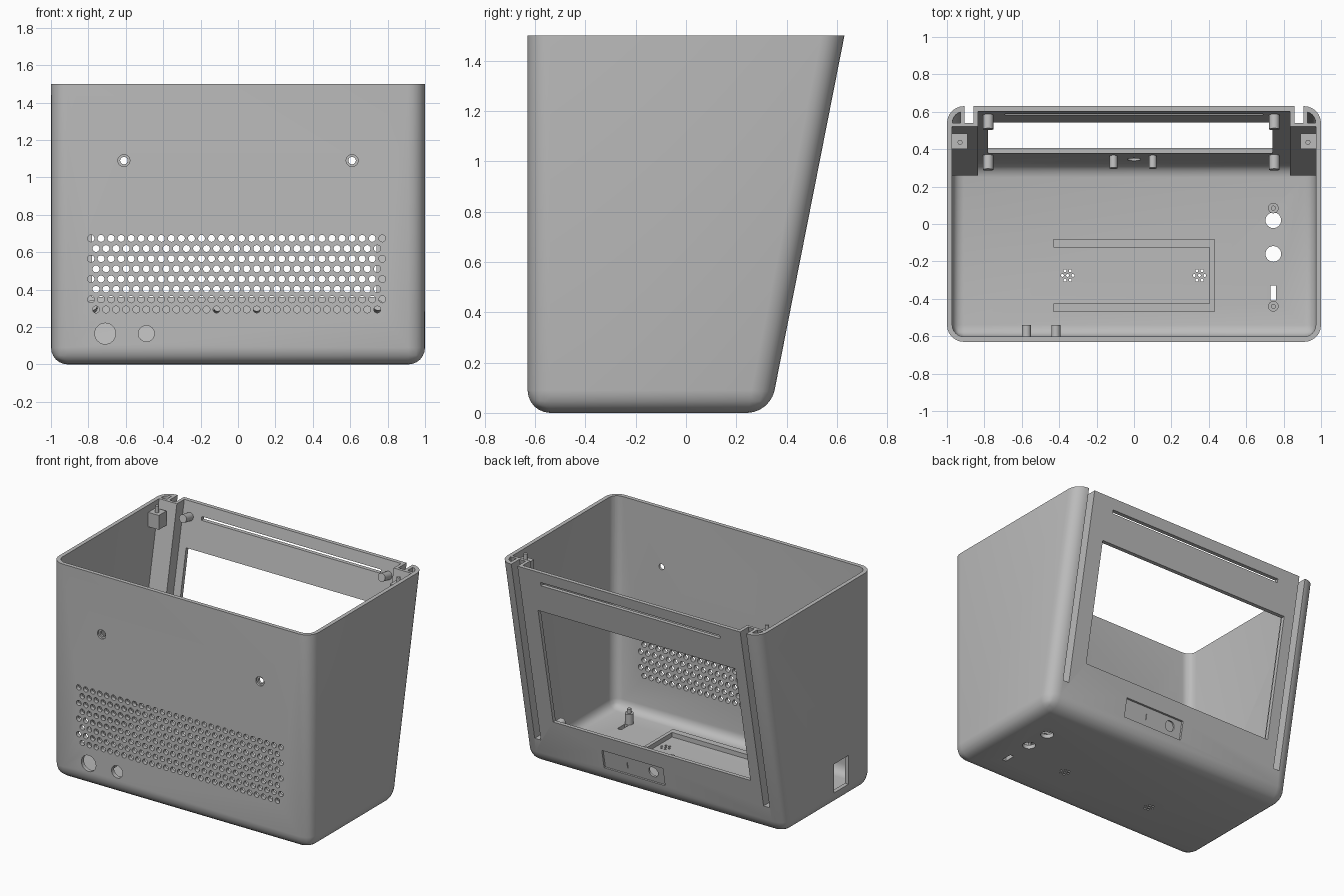
import bpy, bmesh
from mathutils import Vector

cube = bpy.data.objects.get("Cube")
if cube:
    bpy.data.objects.remove(cube, do_unlink=True)

grey = bpy.data.materials.new("light grey plastic")
grey.use_nodes = True
grey.diffuse_color = (0.5, 0.5, 0.5, 1)
grey.node_tree.nodes["Principled BSDF"].inputs["Base Color"].default_value = (0.5, 0.5, 0.5, 1)

TOP, SLOPE, WALL, RADIUS = 1.5, 0.197, 0.028, 0.09
FRONT = -0.63


def back(z, depth=0.0):
    """y of the leaning back face at height z, moved inwards by depth."""
    return 0.63 - SLOPE * (TOP - z) - depth


def hexa(bm, x0, x1, z0, z1, y0, y1):
    """Box whose front and back y are functions of height."""
    rings = [[bm.verts.new((x, f(z), z)) for x, f in
              ((x0, y0), (x1, y0), (x1, y1), (x0, y1))] for z in (z0, z1)]
    a, b = rings
    bm.faces.new(a[::-1])
    bm.faces.new(b)
    for i in range(4):
        j = (i + 1) % 4
        bm.faces.new((a[i], a[j], b[j], b[i]))


def box(bm, x0, x1, y0, y1, z0, z1):
    hexa(bm, x0, x1, z0, z1, lambda z: y0, lambda z: y1)


def back_box(bm, x0, x1, d0, d1, z0, z1):
    """Box that leans with the back wall, between two depths."""
    hexa(bm, x0, x1, z0, z1, lambda z: back(z, d1), lambda z: back(z, d0))


def rod(bm, start, end, r, sides=24):
    start, end = Vector(start), Vector(end)
    axis = end - start
    made = bmesh.ops.create_cone(bm, cap_ends=True, segments=sides, radius1=r,
                                 radius2=r, depth=axis.length)["verts"]
    turn = axis.to_track_quat('Z', 'Y').to_matrix()
    bmesh.ops.rotate(bm, verts=made, cent=(0, 0, 0), matrix=turn)
    bmesh.ops.translate(bm, verts=made, vec=(start + end) / 2)


def finish(bm, name):
    bmesh.ops.recalc_face_normals(bm, faces=bm.faces[:])
    mesh = bpy.data.meshes.new(name)
    bm.to_mesh(mesh)
    bm.free()
    mesh.materials.append(grey)
    ob = bpy.data.objects.new(name, mesh)
    bpy.context.collection.objects.link(ob)
    return ob


def smooth(ob):
    bpy.ops.object.select_all(action='DESELECT')
    ob.select_set(True)
    bpy.context.view_layer.objects.active = ob
    bpy.ops.object.shade_smooth_by_angle(angle=0.55)


def cut(target, cutter):
    cutter.hide_render = True
    mod = target.modifiers.new("cut", 'BOOLEAN')
    mod.operation, mod.solver, mod.object = 'DIFFERENCE', 'EXACT', cutter
    bpy.context.view_layer.objects.active = target
    bpy.ops.object.modifier_apply(modifier=mod.name)
    bpy.data.objects.remove(cutter, do_unlink=True)


def rounded_tub(name, inset, top):
    """Leaning block with rounded upright and bottom edges."""
    bm = bmesh.new()
    hexa(bm, inset - 1, 1 - inset, inset, top,
         lambda z: FRONT + inset, lambda z: back(z, inset))
    edges = [e for e in bm.edges if min(v.co.z for v in e.verts) < top - 0.01]
    bmesh.ops.bevel(bm, geom=edges, offset=RADIUS - inset, segments=6,
                    profile=0.5, affect='EDGES')
    return finish(bm, name)


# Hollow case
case = rounded_tub("case_shell", 0, TOP)
cut(case, rounded_tub("cavity_cutter", WALL, TOP + 0.1))

# Front wall: vent grid, two sockets, two screw holes
bm = bmesh.new()
y_out, y_in = FRONT - 0.05, FRONT + 0.06
for row in range(8):
    odd = row % 2
    for col in range(30 - odd):
        x = -0.786 + 0.0537 * (col + odd / 2)
        z = 0.674 - 0.0543 * row
        rod(bm, (x, y_out, z), (x, y_in, z), 0.0185, 14)
for x, z, r in ((-0.71, 0.165, 0.056), (-0.49, 0.165, 0.043),
                (-0.61, 1.09, 0.02), (0.61, 1.09, 0.02)):
    rod(bm, (x, y_out, z), (x, y_in, z), r)
cut(case, finish(bm, "front_hole_cutter"))

# Shallow recesses: screw heads and the back control plate
bm = bmesh.new()
for x in (-0.61, 0.61):
    rod(bm, (x, y_out, 1.09), (x, FRONT + 0.013, 1.09), 0.032)
back_box(bm, -0.09, 0.38, -0.05, 0.014, 0.12, 0.25)
cut(case, finish(bm, "recess_cutter"))

# Back wall: screen window, long slot, guide grooves, button hole
bm = bmesh.new()
back_box(bm, -0.78, 0.74, -0.05, 0.08, 0.36, 1.2)
back_box(bm, -0.69, 0.69, -0.05, 0.08, 1.4, 1.425)
back_box(bm, 0.195, 0.203, -0.05, 0.02, 0.165, 0.205)
for side in (-1, 1):
    lo, hi = sorted((0.905 * side, 0.858 * side))
    back_box(bm, lo, hi, -0.05, 0.09, 0.19, TOP + 0.05)
rod(bm, (0, back(0.19, -0.05), 0.18), (0, back(0.19, 0.06), 0.2), 0.036)
# Side wall: square socket
box(bm, -1.05, -0.93, -0.36, -0.2, 0.1, 0.3)
# Floor: two round holes, a slot and two speaker clusters
for y in (0.02, -0.16):
    rod(bm, (0.745, y, -0.05), (0.745, y, 0.06), 0.042)
box(bm, 0.73, 0.76, -0.41, -0.33, -0.05, 0.06)
for cx in (-0.355, 0.35):
    for dy, count in ((-0.025, 2), (0, 3), (0.025, 2)):
        for i in range(count):
            x = cx + 0.028 * (i - (count - 1) / 2)
            rod(bm, (x, -0.275 + dy, -0.05), (x, -0.275 + dy, 0.06), 0.008, 10)
cut(case, finish(bm, "back_and_floor_cutter"))
smooth(case)

# Guide channels behind the grooves, corner blocks with pins
for side, word in ((-1, "right"), (1, "left")):
    bm = bmesh.new()
    for a, b, d0, d1, z0, z1 in ((0.835, 0.975, 0.09, 0.11, 0.17, TOP),
                                 (0.835, 0.858, 0.02, 0.095, 0.17, TOP),
                                 (0.905, 0.928, 0.02, 0.095, 0.17, TOP),
                                 (0.835, 0.928, 0.02, 0.095, 0.17, 0.19)):
        lo, hi = sorted((a * side, b * side))
        back_box(bm, lo, hi, d0, d1, z0, z1)
    finish(bm, word + "_guide_channel")

    bm = bmesh.new()
    lo, hi = sorted((0.89 * side, 0.98 * side))
    box(bm, lo, hi, 0.4, 0.483, 1.35, 1.45)
    rod(bm, (0.93 * side, 0.437, 1.44), (0.93 * side, 0.437, 1.495), 0.013)
    smooth(finish(bm, word + "_corner_block"))

# Standoffs square to the back wall
normal = Vector((0, -1, SLOPE)).normalized()
bm = bmesh.new()
for x, z, r, length in ((-0.78, 1.4, 0.028, 0.085), (0.75, 1.4, 0.028, 0.085),
                        (-0.78, 0.3, 0.028, 0.085), (0.75, 0.3, 0.028, 0.085),
                        (-0.11, 0.29, 0.021, 0.075), (0.1, 0.29, 0.021, 0.075)):
    base = Vector((x, back(z, 0.02), z))
    rod(bm, base, base + normal * length, r)
smooth(finish(bm, "back_standoffs"))

# Bosses beside the small front socket
bm = bmesh.new()
for x in (-0.575, -0.418):
    rod(bm, (x, FRONT + 0.02, 0.165), (x, -0.54, 0.165), 0.024)
smooth(finish(bm, "front_bosses"))

# Floor posts with pins
bm = bmesh.new()
for y in (0.085, -0.44):
    rod(bm, (0.745, y, 0.02), (0.745, y, 0.1), 0.028)
    rod(bm, (0.745, y, 0.09), (0.745, y, 0.13), 0.013)
smooth(finish(bm, "floor_posts"))

# Low tray rails on the floor
bm = bmesh.new()
for y0, y1 in ((-0.125, -0.08), (-0.47, -0.425)):
    box(bm, -0.43, 0.405, y0, y1, 0.02, 0.06)
box(bm, 0.405, 0.43, -0.47, -0.08, 0.02, 0.06)
finish(bm, "floor_tray_rails")
